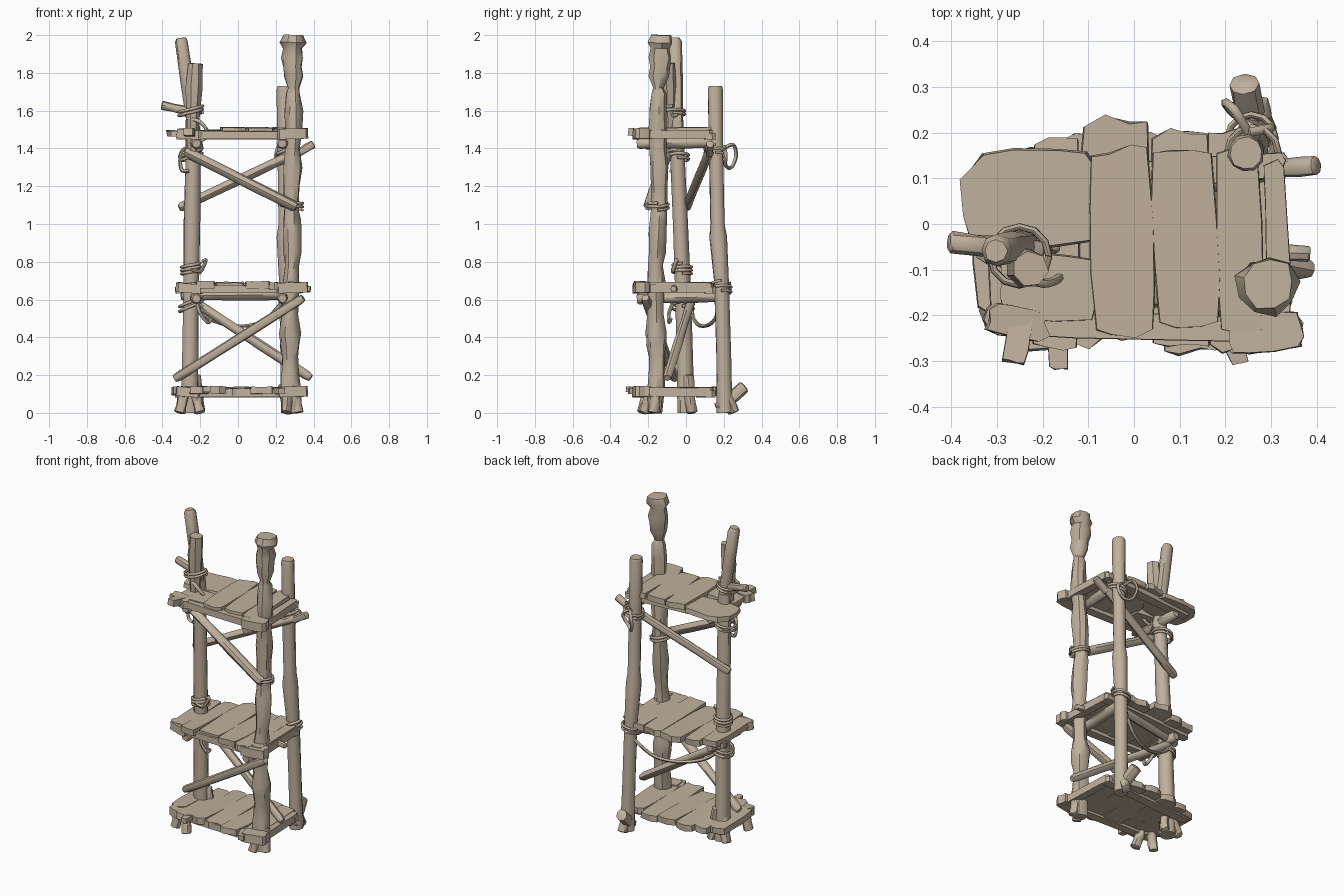
import bpy, bmesh, math, random
from mathutils import Vector

if "Cube" in bpy.data.objects:
    bpy.data.objects.remove(bpy.data.objects["Cube"])

rng = random.Random(7)
wood = bpy.data.materials.new("weathered_wood")
wood.diffuse_color = (.53, .44, .34, 1)
wood.use_nodes = True
wood.node_tree.nodes["Principled BSDF"].inputs["Base Color"].default_value = wood.diffuse_color


def finish(name, bm, angle):
    bmesh.ops.recalc_face_normals(bm, faces=bm.faces[:])
    me = bpy.data.meshes.new(name)
    bm.to_mesh(me)
    bm.free()
    me.materials.append(wood)
    me.shade_smooth()
    me.set_sharp_from_angle(angle=math.radians(angle))
    ob = bpy.data.objects.new(name, me)
    bpy.context.collection.objects.link(ob)
    return ob


def tube(name, pts, radii, sides=8, rough=0.0, angle=45):
    """Log or rope: rings of vertices along a path, optionally roughened."""
    pts = [Vector(p) for p in pts]
    if not isinstance(radii, (list, tuple)):
        radii = [radii] * len(pts)
    bm = bmesh.new()
    rings, side = [], None
    for i, p in enumerate(pts):
        d = (pts[min(i + 1, len(pts) - 1)] - pts[max(i - 1, 0)]).normalized()
        if side is None:
            side = d.orthogonal()
        side = (side - d * side.dot(d)).normalized()
        up = d.cross(side)
        ring = []
        for k in range(sides):
            a = 2 * math.pi * k / sides
            r = radii[i] * (1 + rng.uniform(-rough, rough))
            ring.append(bm.verts.new(p + (side * math.cos(a) + up * math.sin(a)) * r))
        rings.append(ring)
    for r0, r1 in zip(rings, rings[1:]):
        for k in range(sides):
            j = (k + 1) % sides
            bm.faces.new((r0[k], r0[j], r1[j], r1[k]))
    bm.faces.new(rings[0])
    bm.faces.new(rings[-1])
    return finish(name, bm, angle)


def rod(name, a, b, r, rough=0.08):
    """Straight pole with a slight waver and rounded ends."""
    a, b = Vector(a), Vector(b)
    ts = (0, 0.03, 0.3, 0.6, 0.97, 1)
    rs = (0.75, 1, 0.95, 1.03, 1, 0.75)
    return tube(name, [a.lerp(b, t) for t in ts], [r * k for k in rs], 8, rough)


def plank(name, a, b, width, thick, jag=0.02):
    """Worn board from a to b (centre line), with broken ends and chipped edges."""
    a, b = Vector(a), Vector(b)
    d = (b - a).normalized()
    s = d.cross(Vector((0, 0, 1))).normalized()
    n = s.cross(d)
    h, length = width / 2, (b - a).length
    J = lambda k=1.0: rng.uniform(-jag, jag) * k
    outline = [(abs(J()), -h * .9), (length * .35, -h + J(.2)), (length * .7, -h + J(.2)),
               (length - abs(J()), -h * .9), (length + J(.7), -h * .3), (length + J(.7), h * .4),
               (length - abs(J()), h * .9), (length * .6, h + J(.2)), (length * .25, h + J(.2)),
               (abs(J()), h * .9), (J(.7), h * .35), (J(.7), -h * .4)]
    bm = bmesh.new()
    bot = [bm.verts.new(a + d * u + s * v - n * thick / 2) for u, v in outline]
    top = [bm.verts.new(a + d * (u + J(.25)) + s * v * .96 + n * (thick / 2 + J(.12)))
           for u, v in outline]
    bm.faces.new(bot)
    bm.faces.new(top)
    for k in range(len(bot)):
        j = (k + 1) % len(bot)
        bm.faces.new((bot[k], bot[j], top[j], top[k]))
    return finish(name, bm, 25)


def wrap(name, c, r, turns=3, pitch=0.018, tilt=0.0, rope=0.008):
    """Rope wound around a post."""
    pts = []
    for i in range(turns * 12 + 1):
        a = i * math.pi / 6
        pts.append((c[0] + r * math.cos(a), c[1] + r * math.sin(a),
                    c[2] + pitch * (i / 12 - turns / 2) + tilt * math.cos(a)))
    return tube(name, pts, rope, 6, 0, 60)


def smooth_path(pts, steps=5):
    """Catmull-Rom interpolation for loose ropes."""
    p = [Vector(q) for q in pts]
    p = [p[0]] + p + [p[-1]]
    out = []
    for i in range(1, len(p) - 2):
        for k in range(steps):
            t = k / steps
            out.append(.5 * (2 * p[i] + (p[i + 1] - p[i - 1]) * t
                             + (2 * p[i - 1] - 5 * p[i] + 4 * p[i + 1] - p[i + 2]) * t * t
                             + (3 * p[i] - p[i - 1] - 3 * p[i + 1] + p[i + 2]) * t ** 3))
    return out + [p[-1]]


# Front right post: knobbly trunk with a pinched neck and flared head
zs = (0, .12, .2, .3, .36, .42, .52, .62, .7, .78, .85, .95, 1.02, 1.08, 1.2, 1.3, 1.4, 1.5, 1.6, 1.69, 1.72,
      1.78, 1.83, 1.88, 1.93, 1.96, 2.0)
rs = (.043, .052, .048, .045, .052, .056, .042, .044, .046, .04, .044, .052, .044, .041, .05, .05, .044, .045,
      .047, .038, .028, .054, .05, .058, .05, .066, .058)
tube("front_right_post", [(.272 + .012 * z + .004 * math.sin(9 * z), -.165 + .014 * z + .006 * math.sin(7 * z), z)
                          for z in zs], rs, 9, .14, 38)

# Back right post
tube("back_right_post", [(.27, .205, 0), (.265, .2, .3), (.257, .187, .7), (.25, .17, .93), (.25, .167, 1.0),
                         (.247, .16, 1.4), (.245, .155, 1.71), (.245, .155, 1.73)],
     [.042, .04, .04, .046, .037, .038, .04, .036], 10, .05)
rod("back_foot_fork", (.27, .17, .02), (.24, .31, .14), .034)

# Left post with two lashed upper poles
tube("left_post", [(-.255, 0, 0), (-.255, -.005, .2), (-.25, -.015, .6), (-.245, -.03, 1.0),
                   (-.24, -.045, 1.35), (-.24, -.05, 1.55)],
     [.05, .045, .042, .043, .04, .036], 9, .07)
rod("left_tall_pole", (-.215, -.045, 1.38), (-.302, -.058, 1.985), .034)
tube("left_short_pole", [(-.24, -.09, 1.38), (-.24, -.092, 1.55), (-.235, -.097, 1.72), (-.228, -.1, 1.85)],
     [.028, .034, .046, .04], 7, .1)
rod("left_peg", (-.405, -.04, 1.63), (-.2, -.06, 1.585), .024)

# Splayed feet around the posts and under the front left corner
for i, (a, b) in enumerate([((-.31, .03, 0), (-.26, .0, .17)), ((-.2, .03, 0), (-.23, .01, .2)),
                            ((-.2, -.23, 0), (-.23, -.2, .12)), ((-.31, -.19, 0), (-.28, -.18, .12)),
                            ((.255, -.215, 0), (.265, -.18, .12)), ((.32, -.17, 0), (.3, -.16, .15)),
                            ((.27, .255, 0), (.268, .2, .13))]):
    rod(f"foot_{i}", a, b, .029, .15)

# Diagonal braces
rod("lower_brace_front", (-.335, -.06, .18), (.345, -.215, .61), .026)
rod("lower_brace_back", (-.25, .03, .6), (.385, -.1, .185), .025)
rod("upper_brace_front", (-.28, -.095, 1.385), (.31, -.2, 1.09), .028)
rod("upper_brace_back", (-.31, -.0, 1.085), (.325, .125, 1.385), .025)
rod("upper_brace_tip", (.31, .12, 1.37), (.4, .128, 1.425), .022)

# Bottom and middle decks: boards running front to back
decks = {"bottom": (.115, [(-.3, .1, -.19, .12), (-.21, .1, -.27, .16), (-.11, .12, -.26, .19),
                           (.01, .13, -.25, .2), (.13, .12, -.28, .2), (.24, .11, -.28, .17)]),
         "middle": (.672, [(-.27, .1, -.24, .15), (-.17, .1, -.28, .19), (-.04, .15, -.24, .23),
                           (.1, .13, -.27, .2), (.21, .1, -.28, .2), (.29, .06, -.25, .13)])}
for deck, (z, rows) in decks.items():
    for i, (x, w, y0, y1) in enumerate(rows):
        dz = rng.uniform(-.007, .007)
        plank(f"{deck}_board_{i}", (x + rng.uniform(-.012, .012), y0, z + dz), (x, y1, z - dz), w + .008, .038)

# Top deck: three boards plus a wide slab on the left
plank("top_board_0", (-.02, -.245, 1.492), (-.033, .165, 1.497), .14, .036, .015)
plank("top_board_1", (.12, -.22, 1.49), (.105, .16, 1.495), .145, .036, .01)
plank("top_board_2", (.235, -.235, 1.487), (.225, .16, 1.497), .1, .034, .01)
plank("top_left_slab", (-.36, .055, 1.478), (-.08, .06, 1.485), .22, .03, .035)
plank("top_left_board", (-.3, -.135, 1.475), (-.08, -.145, 1.482), .15, .032)

# Front beams, side beams and chunky corner blocks under each deck
for deck, z in (("bottom", .105), ("middle", .655), ("top", 1.47)):
    plank(f"{deck}_front_beam", (-.29, -.215, z), (.34, -.235, z), .055, .04, .012)
    plank(f"{deck}_corner_block", (.21, -.245, z + .005), (.365, -.23, z + .01), .085, .055, .01)
    plank(f"{deck}_left_block", (-.32, -.2, z + .01), (-.19, -.23, z), .07, .05, .015)
    plank(f"{deck}_right_beam", (.32, -.2, z + .005), (.305, .14, z + .005), .05, .045, .015)
    plank(f"{deck}_back_beam", (-.33, .08, z - .005), (.33, .13, z - .005), .06, .035, .012)
plank("bottom_front_splinter", (-.17, -.2, .12), (-.165, -.32, .125), .045, .03, .012)
plank("bottom_right_splinter", (.2, -.22, .12), (.235, -.31, .115), .04, .03, .012)

# Round bearers lashed below the upper decks
for deck, z in (("middle", .605), ("top", 1.425)):
    rod(f"{deck}_bearer_right", (.235, -.26, z), (.25, .17, z + .01), .029)
    rod(f"{deck}_bearer_left", (-.22, -.22, z), (-.235, .1, z + .01), .029)
rod("middle_cross_bearer", (-.3, .02, .62), (.26, .13, .625), .026)
plank("top_left_stub", (-.265, -.305, 1.49), (-.24, -.18, 1.475), .055, .04, .01)
rod("middle_right_stub", (.26, -.06, .66), (.385, -.065, .655), .018)

# Rope windings
wrap("rope_left_upper", (-.25, -.07, 1.595), .064, 2, .018, .012)
wrap("rope_left_deck", (-.25, -.045, 1.36), .06, 2, .022, .015)
wrap("rope_left_middle", (-.25, -.02, .76), .05, 3, .018, .006)
wrap("rope_left_low", (-.25, -.02, .57), .06, 2, .025, .02)
wrap("rope_front_right", (.285, -.15, 1.1), .057, 2, .018, -.008)
wrap("rope_back_right", (.257, .187, .66), .052, 2, .026, .015)
wrap("rope_back_upper", (.26, .155, 1.38), .056, 2, .02, .02)

# Loose ropes: sagging line, hanging loops and a hooked end
loose = {"sagging_rope": [(-.25, .03, .57), (-.16, .04, .5), (-.02, .08, .46), (.12, .14, .48), (.22, .19, .57), (.27, .235, .66)],
         "hanging_loop": [(.25, .2, 1.4), (.22, .25, 1.42), (.2, .265, 1.36), (.22, .24, 1.3), (.26, .21, 1.31), (.3, .21, 1.37), (.25, .2, 1.41)],
         "left_loop": [(-.27, -.1, 1.56), (-.2, -.13, 1.54), (-.16, -.11, 1.47), (-.24, -.1, 1.42), (-.3, -.08, 1.38), (-.3, -.07, 1.29), (-.26, -.08, 1.28)],
         "rope_hook": [(-.25, -.07, .76), (-.2, -.07, .75), (-.18, -.06, .78), (-.17, -.05, .81), (-.19, -.05, .8)],
         "front_rope_tail": [(-.22, -.06, .6), (-.2, -.09, .53), (-.16, -.09, .48), (-.14, -.08, .5)]}
for name, pts in loose.items():
    tube(name, smooth_path(pts), .01, 6, 0, 60)
